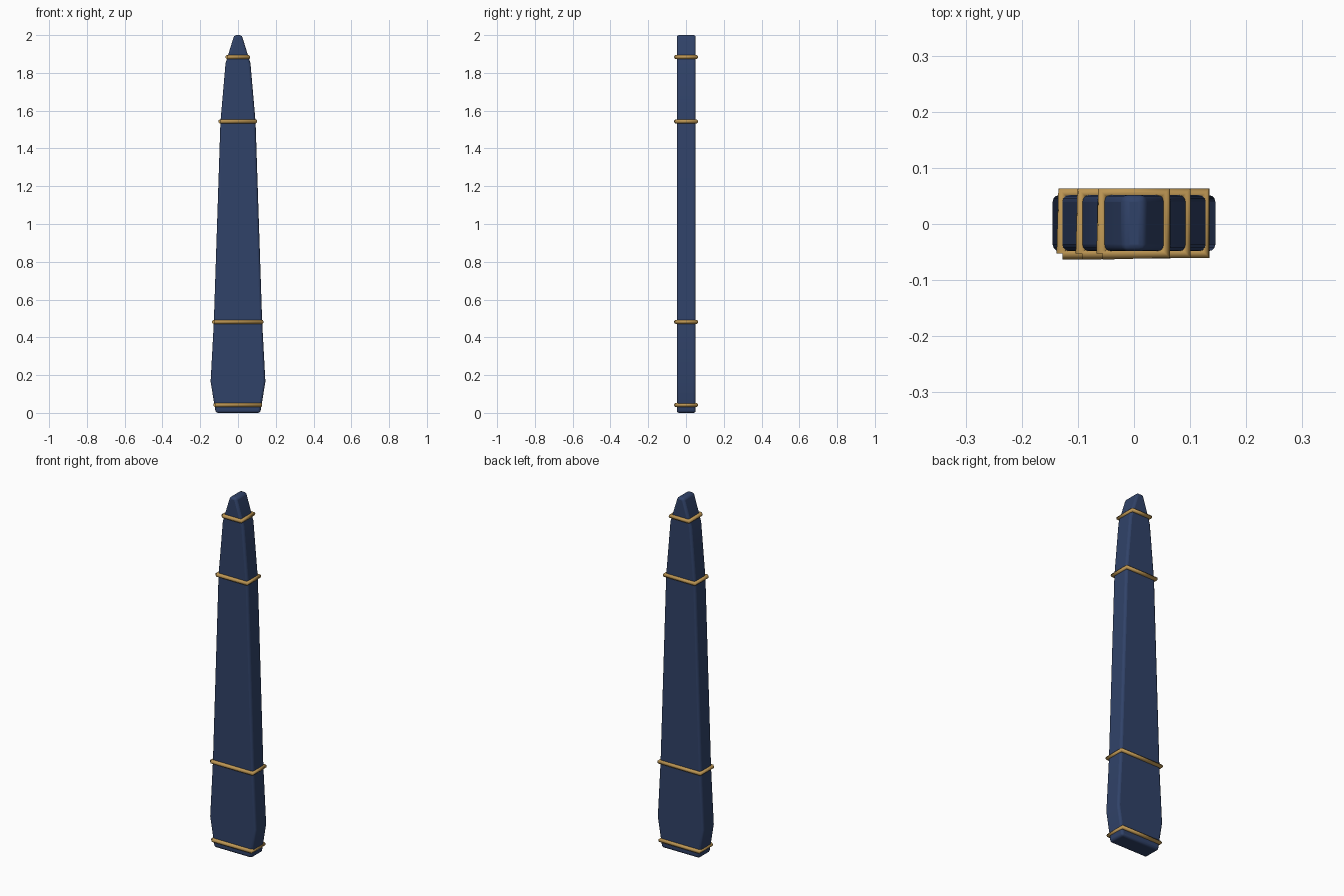
import bpy, bmesh

if "Cube" in bpy.data.objects:
    bpy.data.objects.remove(bpy.data.objects["Cube"])

SHIFT = 0.0016   # keeps the overall depth centred on y = 0
DEPTH = 0.05     # half depth of the body


def material(name, color):
    m = bpy.data.materials.new(name)
    m.diffuse_color = (*color, 1)
    m.use_nodes = True
    m.node_tree.nodes["Principled BSDF"].inputs["Base Color"].default_value = m.diffuse_color
    return m


navy = material("navy", (0.03, 0.055, 0.14))
gold = material("gold", (0.50, 0.30, 0.085))

# Tapered body: (half width, height) profile, mirrored and extruded in depth
profile = [(0.118, 0), (0.145, 0.165), (0.128, 0.48), (0.093, 1.54),
           (0.066, 1.85), (0.02, 2.0)]
outline = profile + [(-x, z) for x, z in reversed(profile)]
bm = bmesh.new()
face = bm.faces.new([bm.verts.new((x, SHIFT - DEPTH, z)) for x, z in outline])
ext = bmesh.ops.extrude_face_region(bm, geom=[face])
bmesh.ops.translate(bm, vec=(0, 2 * DEPTH, 0),
                    verts=[v for v in ext["geom"] if isinstance(v, bmesh.types.BMVert)])
bmesh.ops.recalc_face_normals(bm, faces=bm.faces)
mesh = bpy.data.meshes.new("body")
bm.to_mesh(mesh)
bm.free()
body = bpy.data.objects.new("body", mesh)
bpy.context.collection.objects.link(body)
mesh.materials.append(navy)
bevel = body.modifiers.new("rounded_edges", "BEVEL")
bevel.width = 0.012
bevel.segments = 3
bevel.limit_method = "ANGLE"
bpy.context.view_layer.objects.active = body
body.select_set(True)
bpy.ops.object.shade_smooth_by_angle()


# Trim bands: round wire wrapped once around the body, joint at the front left
def band(name, z, w, d=0.054, r=0.011):
    cu = bpy.data.curves.new(name, "CURVE")
    cu.dimensions = "3D"
    cu.bevel_depth = r
    cu.bevel_resolution = 3
    cu.use_fill_caps = True
    sp = cu.splines.new("POLY")
    sp.points.add(4)
    corners = [(-w, -d), (w, -d), (w, d), (-w, d), (-w, -d)]
    for p, (x, y) in zip(sp.points, corners):
        p.co = (x, y + SHIFT, z, 1)
    cu.materials.append(gold)
    bpy.context.collection.objects.link(bpy.data.objects.new(name, cu))


band("base_band", 0.042, 0.120)
band("lower_band", 0.482, 0.127)
band("upper_band", 1.543, 0.093)
band("tip_band", 1.884, 0.056)
